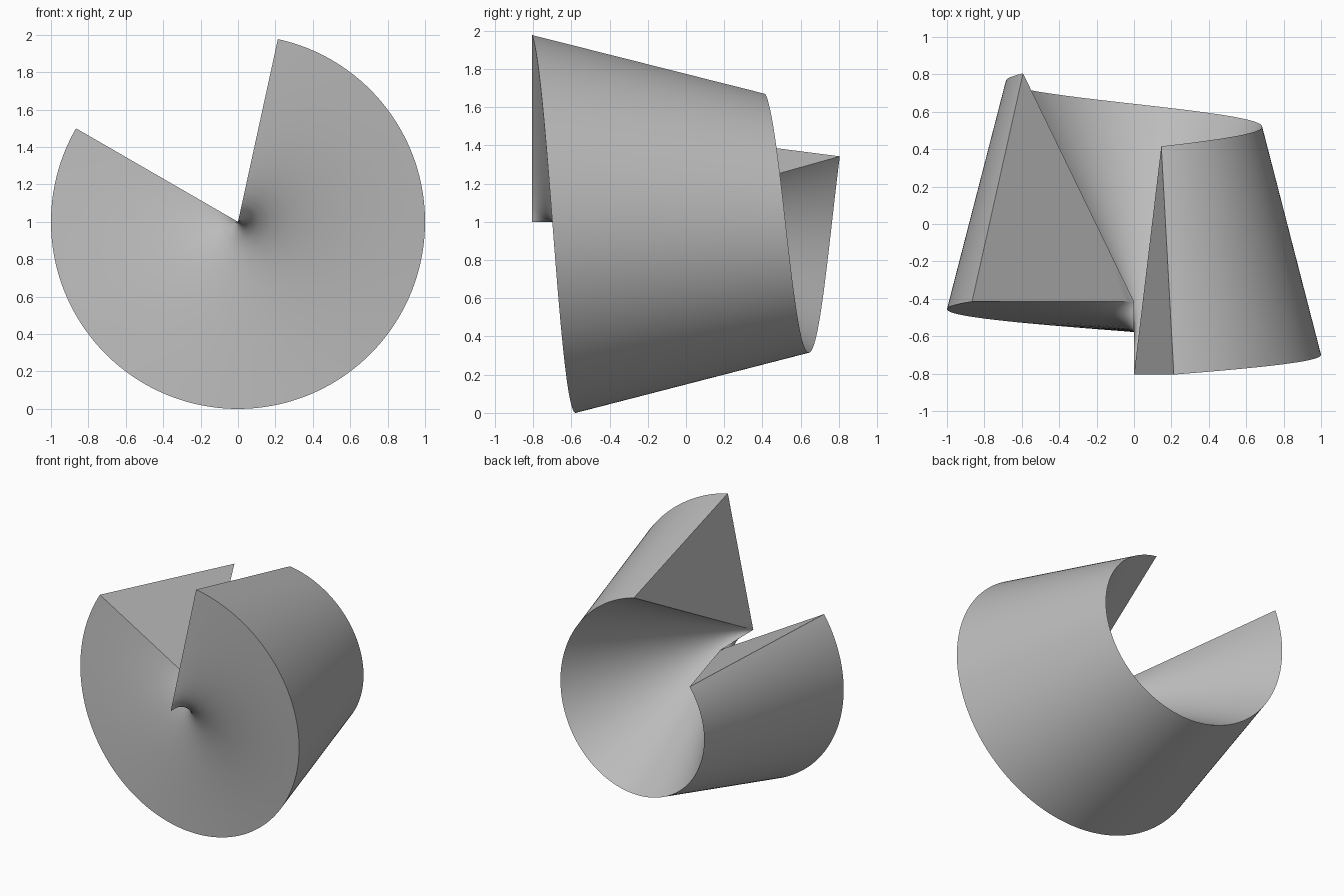
import bpy
import bmesh
from math import radians, cos, sin

cube = bpy.data.objects.get("Cube")
if cube:
    bpy.data.objects.remove(cube, do_unlink=True)

grey = bpy.data.materials.new("plain grey")
grey.use_nodes = True
colour = (0.5, 0.5, 0.5, 1)
grey.diffuse_color = colour
grey.node_tree.nodes["Principled BSDF"].inputs["Base Color"].default_value = colour

# Sweep settings: a triangular section screwed clockwise around the y axis
STEPS, RINGS = 192, 12
START, SWEEP = radians(77.7), radians(287.7)
FRONT, RISE, DEPTH, BACK_RADIUS = -0.805, 0.39, 1.22, 0.685

# Section as (radius, depth): front sheet outwards, then back sheet inwards,
# with the rings packed closer towards the axis
spread = [(i / RINGS) ** 2 for i in range(RINGS + 1)]
section = [(t, 0) for t in spread]
section += [(BACK_RADIUS * t, DEPTH * t) for t in reversed(spread[1:])]

bm = bmesh.new()
rows = []
for step in range(STEPS + 1):
    f = step / STEPS
    a = START - SWEEP * f
    rows.append([bm.verts.new((r * cos(a), FRONT + RISE * f + d, 1 + r * sin(a)))
                 for r, d in section])

# Swept skin
n = len(section)
for near, far in zip(rows, rows[1:]):
    for j in range(n):
        k = (j + 1) % n
        bm.faces.new((near[j], near[k], far[k], far[j]))

# Flat triangular ends
for row in (rows[0], rows[-1]):
    bm.faces.new(row)
bmesh.ops.recalc_face_normals(bm, faces=bm.faces)

mesh = bpy.data.meshes.new("spiral_wedge")
bm.to_mesh(mesh)
bm.free()
mesh.materials.append(grey)
wedge = bpy.data.objects.new("spiral_wedge", mesh)
bpy.context.collection.objects.link(wedge)

# Smooth curved sheets with crisp rims and ends
bpy.context.view_layer.objects.active = wedge
wedge.select_set(True)
bpy.ops.object.shade_smooth_by_angle(angle=radians(30))
